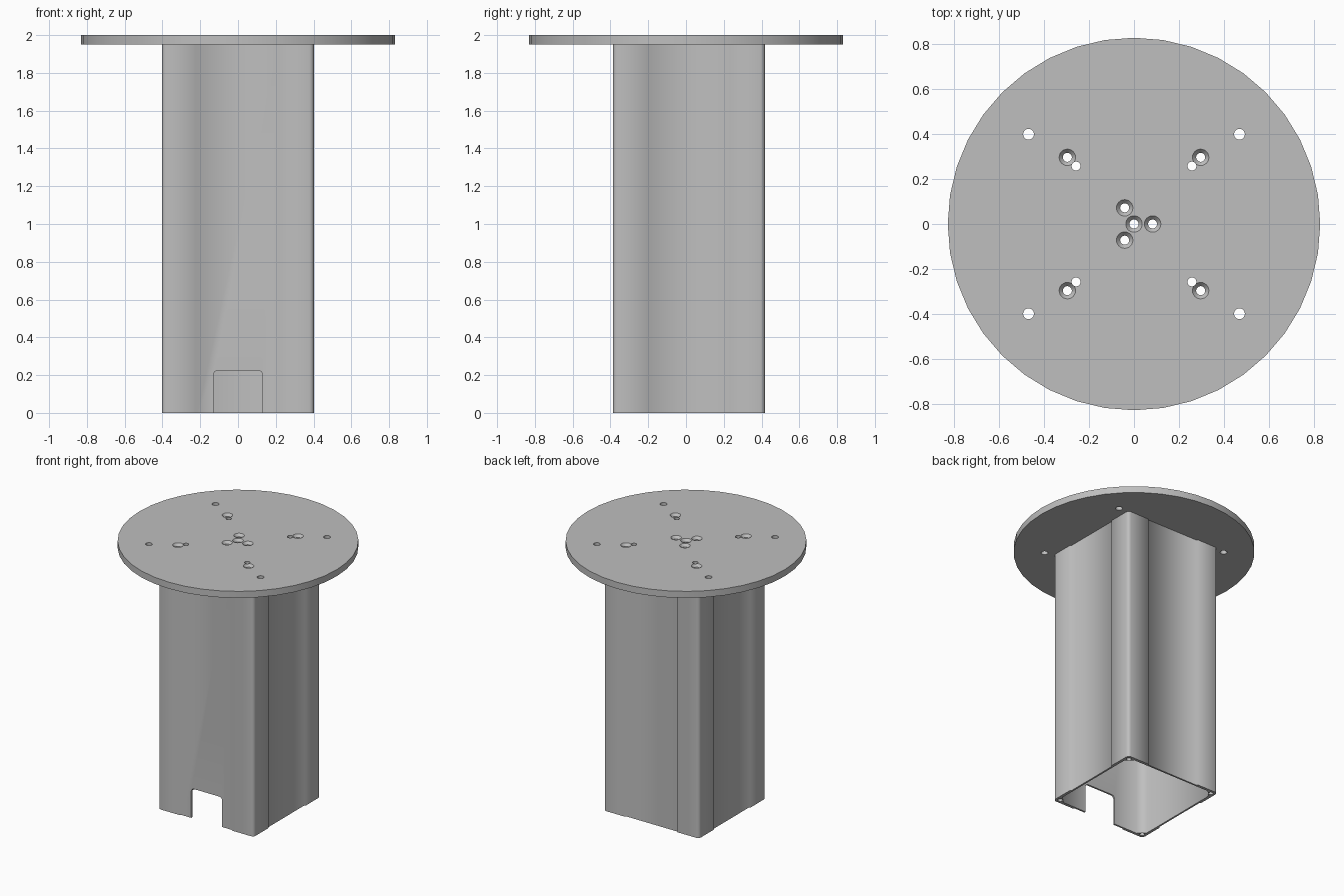
import bpy
import bmesh
import math
from mathutils import Matrix, Vector

if "Cube" in bpy.data.objects:
    bpy.data.objects.remove(bpy.data.objects["Cube"])

grey = bpy.data.materials.new("plain grey")
grey.use_nodes = True
grey.diffuse_color = (0.52, 0.52, 0.52, 1)
grey.node_tree.nodes["Principled BSDF"].inputs["Base Color"].default_value = grey.diffuse_color

PLATE_Z, TOP = 1.95, 2.0
TUBE_Y = 0.016      # the tube sits slightly behind the plate centre
HALF = 0.402


def activate(obj):
    bpy.ops.object.select_all(action="DESELECT")
    obj.select_set(True)
    bpy.context.view_layer.objects.active = obj


def mesh_object(name, bm):
    bmesh.ops.recalc_face_normals(bm, faces=bm.faces)
    mesh = bpy.data.meshes.new(name)
    bm.to_mesh(mesh)
    bm.free()
    obj = bpy.data.objects.new(name, mesh)
    bpy.context.collection.objects.link(obj)
    return obj


def cylinder(bm, x, y, z0, z1, r0, r1, sides):
    bmesh.ops.create_cone(bm, cap_ends=True, segments=sides, radius1=r0, radius2=r1,
                          depth=z1 - z0, matrix=Matrix.Translation((x, y, (z0 + z1) / 2)))


def cut(obj, cutter):
    mod = obj.modifiers.new("cut", "BOOLEAN")
    mod.operation = "DIFFERENCE"
    mod.solver = "EXACT"
    mod.object = cutter
    activate(obj)
    bpy.ops.object.modifier_apply(modifier=mod.name)
    bpy.data.objects.remove(cutter)


def arc(cx, cy, r, start, end, steps):
    angles = [math.radians(start + (end - start) * i / steps) for i in range(steps + 1)]
    return [(cx + r * math.cos(a), cy + r * math.sin(a)) for a in angles]


def four_way(points):
    """Repeat one side's outline around the four sides."""
    turns = [Matrix.Rotation(i * math.pi / 2, 2) for i in range(4)]
    return [t @ Vector(p) for t in turns for p in points]


def extrude_profile(name, loops, height):
    """Filled outline with holes, raised from z = 0."""
    curve = bpy.data.curves.new(name, "CURVE")
    curve.dimensions = "2D"
    curve.fill_mode = "BOTH"
    curve.extrude = height / 2
    for loop in loops:
        spline = curve.splines.new("POLY")
        spline.points.add(len(loop) - 1)
        for point, (x, y) in zip(spline.points, loop):
            point.co = (x, y, 0, 1)
        spline.use_cyclic_u = True
    obj = bpy.data.objects.new(name, curve)
    bpy.context.collection.objects.link(obj)
    activate(obj)
    bpy.ops.object.convert(target="MESH")
    obj = bpy.context.object
    bm = bmesh.new()
    bm.from_mesh(obj.data)
    bmesh.ops.remove_doubles(bm, verts=bm.verts, dist=1e-5)
    bmesh.ops.recalc_face_normals(bm, faces=bm.faces)
    bmesh.ops.translate(bm, verts=bm.verts, vec=(0, 0, height / 2))
    bm.to_mesh(obj.data)
    bm.free()
    return obj


# Square tube: recessed middle panels, rounded corners, screw channels
r, recess, step = 0.024, 0.009, 0.218
side = [(HALF, -step - 0.004), (HALF - recess, -step + 0.004),
        (HALF - recess, step - 0.004), (HALF, step + 0.004)]
outer = four_way(side + arc(HALF - r, HALF - r, r, 0, 90, 3))
inside, chamfer = HALF - 0.022, 0.05
inner = four_way([(inside, inside - chamfer), (inside - chamfer, inside)])
hub = HALF - 0.034
channels = [[(sx * hub + x, sy * hub + y) for x, y in arc(0, 0, 0.018, 0, 330, 11)]
            for sx in (-1, 1) for sy in (-1, 1)]
tube = extrude_profile("square_tube", [outer, inner] + channels, PLATE_Z)
tube.location.y = TUBE_Y

# Cable notch at the foot of the front wall
half_w, notch_h, nr = 0.13, 0.225, 0.024
outline = ([(-half_w, -0.1), (half_w, -0.1)]
           + arc(half_w - nr, notch_h - nr, nr, 0, 90, 4)
           + arc(nr - half_w, notch_h - nr, nr, 90, 180, 4))
bm = bmesh.new()
face = bm.faces.new([bm.verts.new((x, -0.5, z)) for x, z in outline])
new = bmesh.ops.extrude_face_region(bm, geom=[face])["geom"]
bmesh.ops.translate(bm, vec=(0, 0.25, 0), verts=[v for v in new if isinstance(v, bmesh.types.BMVert)])
cut(tube, mesh_object("notch_cutter", bm))

# Round top plate
bm = bmesh.new()
cylinder(bm, 0, 0, PLATE_Z, TOP, 0.83, 0.83, 40)
plate = mesh_object("round_plate", bm)

# Plain through holes
signs = [(sx, sy) for sx in (-1, 1) for sy in (-1, 1)]
bm = bmesh.new()
for sx, sy in signs:
    cylinder(bm, sx * 0.47, sy * 0.4, 1.9, 2.05, 0.024, 0.024, 24)
    cylinder(bm, sx * 0.258, sy * 0.258, 1.9, 2.05, 0.02, 0.02, 24)
cut(plate, mesh_object("hole_cutter", bm))

# Countersunk holes: four outer, one central, three around it
spots = [(sx * 0.297, sy * 0.297) for sx, sy in signs] + [(0, 0)]
spots += arc(0, 0, 0.083, 0, 240, 2)
bm = bmesh.new()
for x, y in spots:
    cylinder(bm, x, y, 1.9, 2.05, 0.02, 0.02, 24)
cut(plate, mesh_object("bore_cutter", bm))
bm = bmesh.new()
for x, y in spots:
    cylinder(bm, x, y, TOP - 0.024, TOP + 0.006, 0.0155, 0.042, 24)
cut(plate, mesh_object("countersink_cutter", bm))

for obj in (tube, plate):
    obj.data.materials.clear()
    obj.data.materials.append(grey)
activate(plate)
bpy.ops.object.shade_smooth_by_angle(angle=math.radians(20))
